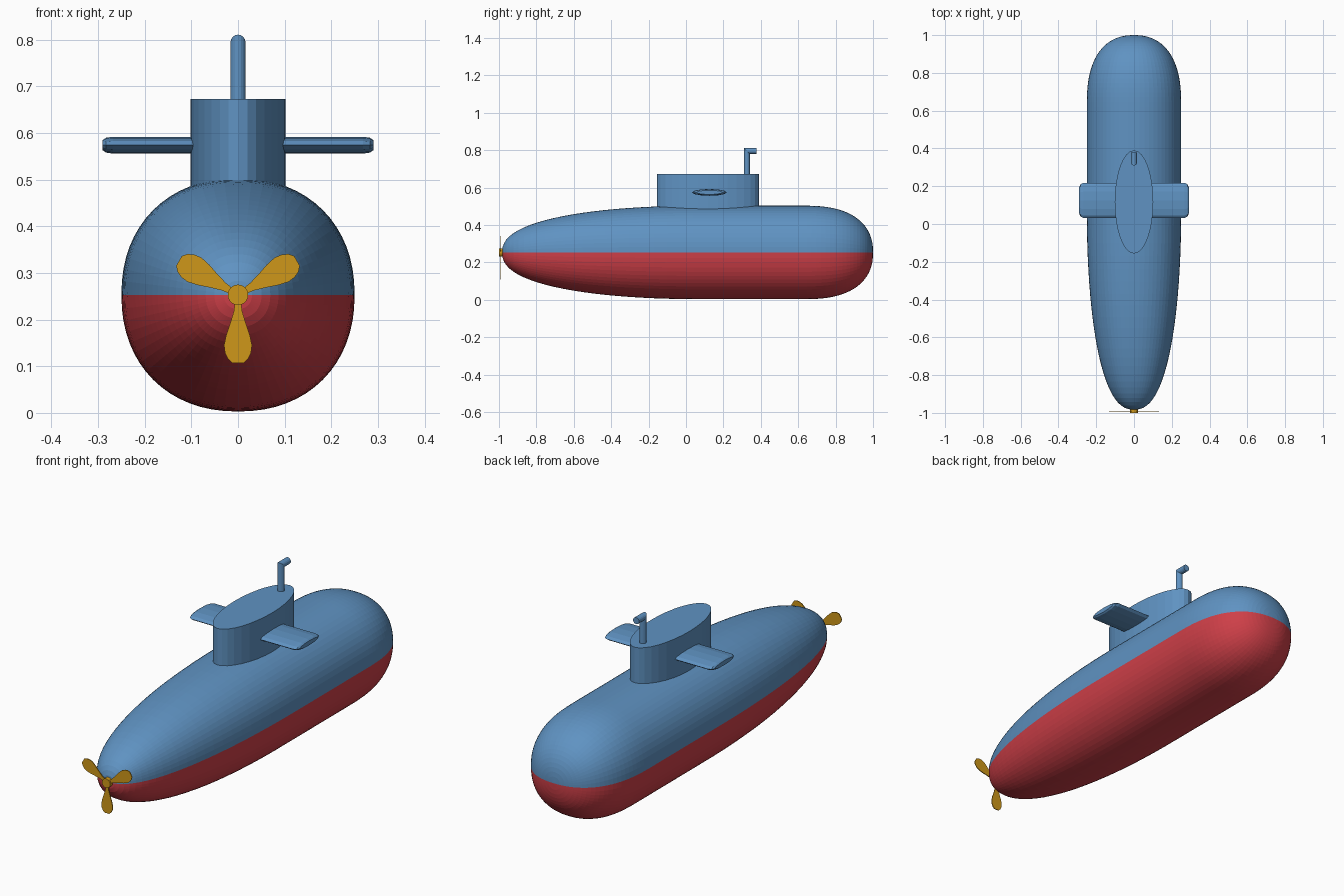
import bpy, bmesh
from math import sin, cos, pi, copysign
from mathutils import Matrix, Vector

if "Cube" in bpy.data.objects:
    bpy.data.objects.remove(bpy.data.objects["Cube"])

ZC = 0.253  # hull axis height


def material(name, color):
    m = bpy.data.materials.new(name)
    m.diffuse_color = color
    m.use_nodes = True
    m.node_tree.nodes["Principled BSDF"].inputs["Base Color"].default_value = m.diffuse_color
    return m


BLUE = material("blue_paint", (0.115, 0.29, 0.54, 1))
RED = material("red_paint", (0.62, 0.05, 0.065, 1))
GOLD = material("brass", (0.62, 0.31, 0.01, 1))


def finish(name, bm, *mats):
    bmesh.ops.recalc_face_normals(bm, faces=bm.faces)
    me = bpy.data.meshes.new(name)
    bm.to_mesh(me)
    bm.free()
    for m in mats:
        me.materials.append(m)
    ob = bpy.data.objects.new(name, me)
    bpy.context.collection.objects.link(ob)
    return ob


def loft(bm, rings):
    """Bridge closed rings of points and cap both ends."""
    vs = [[bm.verts.new(p) for p in r] for r in rings]
    n = len(vs[0])
    for a, b in zip(vs, vs[1:]):
        for i in range(n):
            j = (i + 1) % n
            bm.faces.new((a[i], a[j], b[j], b[i]))
    bm.faces.new(vs[0])
    bm.faces.new(vs[-1])


def spow(v, e):
    return copysign(abs(v) ** e, v)


# Hull: slightly squared section, blunt bow, long tapered stern
def hull_ring(y, r, sides=64, e=2 / 2.18):
    return [(r * spow(cos(2 * pi * i / sides), e), y,
             ZC + r * spow(sin(2 * pi * i / sides), e)) for i in range(sides)]


stations = []
STEPS = 24
for k in range(STEPS):
    u = sin(pi / 2 * (1 - (k + 0.15) / STEPS))
    stations.append((0.1 - 1.083 * u, 0.25 * (1 - u ** 2.2) ** (1 / 2.4)))
for k in range(STEPS):
    u = sin(pi / 2 * k / (STEPS - 0.85))
    stations.append((0.62 + 0.38 * u, 0.25 * (1 - u ** 2.6) ** (1 / 2.3)))
bm = bmesh.new()
loft(bm, [hull_ring(y, r) for y, r in stations])
# split end caps along the waterline
bmesh.ops.bisect_plane(bm, geom=bm.verts[:] + bm.edges[:] + bm.faces[:],
                       plane_co=(0, 0, ZC), plane_no=(0, 0, 1))
for f in bm.faces:
    f.material_index = int(f.calc_center_median().z < ZC)
finish("hull", bm, BLUE, RED)

# Conning tower: elliptical cylinder
bm = bmesh.new()
loft(bm, [[(0.102 * cos(2 * pi * i / 32), 0.117 + 0.273 * sin(2 * pi * i / 32), z)
           for i in range(32)] for z in (0.44, 0.673)])
finish("conning_tower", bm, BLUE)

# Diving planes: lens section with a rounded tip
for side, label in ((-1, "left"), (1, "right")):
    bm = bmesh.new()
    loft(bm, [[(side * x, 0.125 + a * cos(2 * pi * i / 12), 0.574 + b * sin(2 * pi * i / 12))
               for i in range(12)]
              for x, a, b in ((0.05, 0.093, 0.018), (0.268, 0.093, 0.018),
                              (0.283, 0.086, 0.016), (0.29, 0.07, 0.011))])
    finish(label + "_diving_plane", bm, BLUE)

# Periscope: mitred tube bent towards the bow
bm = bmesh.new()
R, PY, PZ = 0.016, 0.326, 0.795
dirs = [(cos(2 * pi * i / 16), sin(2 * pi * i / 16)) for i in range(16)]
loft(bm, [[(R * c, PY + R * s, 0.65) for c, s in dirs],
          [(R * c, PY + R * s, PZ - R * s) for c, s in dirs],
          [(R * c, 0.378, PZ - R * s) for c, s in dirs]])
finish("periscope", bm, BLUE)

# Propeller: hub and three thin teardrop blades
bm = bmesh.new()
loft(bm, [[(0.022 * cos(2 * pi * i / 24), y, ZC + 0.022 * sin(2 * pi * i / 24))
           for i in range(24)] for y in (-0.965, -1.0)])
half = [(0.006, 0.012), (0.009, 0.035), (0.017, 0.062), (0.025, 0.085), (0.030, 0.108),
        (0.028, 0.124), (0.022, 0.137), (0.012, 0.146)]
outline = half + [(-w, d) for w, d in reversed(half)]
for k in range(3):
    rot = Matrix.Rotation(2 * pi * k / 3, 3, 'Y')
    loft(bm, [[rot @ Vector((w, 0, -d)) + Vector((0, y, ZC)) for w, d in outline]
              for y in (-0.989, -0.993)])
finish("propeller", bm, GOLD)
